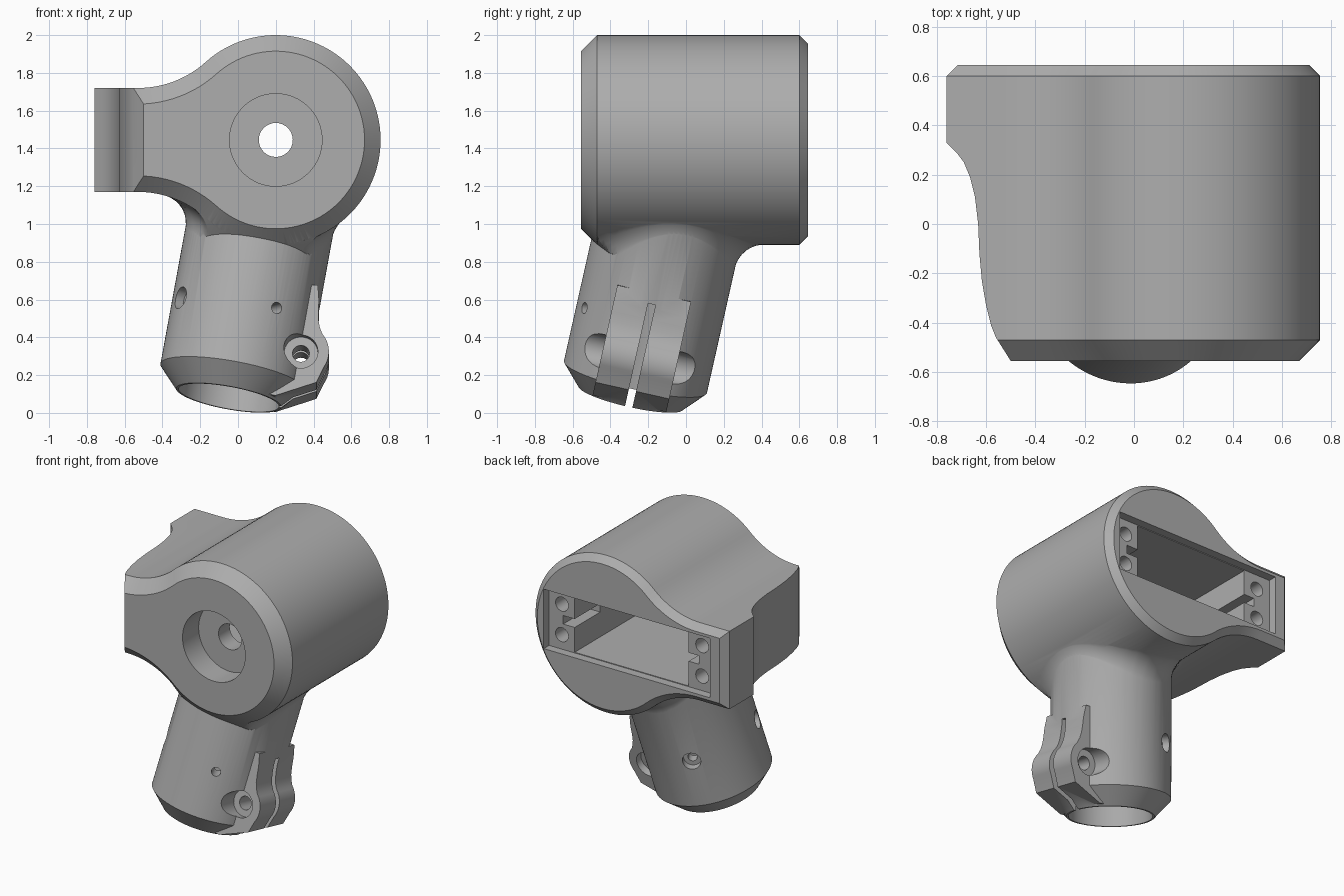
import bpy, bmesh
from math import sin, cos, tan, pi, sqrt, radians, atan2
from mathutils import Vector as V

if "Cube" in bpy.data.objects:
    bpy.data.objects.remove(bpy.data.objects["Cube"])

grey = bpy.data.materials.new("plain_grey")
grey.use_nodes = True
grey.diffuse_color = (0.42, 0.42, 0.42, 1)
grey.node_tree.nodes["Principled BSDF"].inputs["Base Color"].default_value = (0.42, 0.42, 0.42, 1)

# Housing circle and neck frame (u sideways, v backwards, w up the neck)
CX, CZ, R, ARM, X_ARM, BLEND = 0.2, 1.445, 0.555, 0.275, -0.53, 0.537
BASE = V((-0.049, -0.2925, 0.08))
w = V((0.183, 0.225, 1)).normalized()
u = (V((1, 0, 0)) - w * w.x).normalized()
v = w.cross(u)
NECK = 0.388


def local(a, b, c):
    return BASE + u * a + v * b + w * c


def loft(name, rings, tips=None):
    """Skin rings of points; close with flat caps or with fans to two tips."""
    bm = bmesh.new()
    rows = [[bm.verts.new(p) for p in ring] for ring in rings]
    n = len(rows[0])
    for a, b in zip(rows, rows[1:]):
        for i in range(n):
            j = (i + 1) % n
            bm.faces.new((a[i], a[j], b[j], b[i]))
    if tips:
        for row, tip in zip((rows[0], rows[-1]), tips):
            t = bm.verts.new(tip)
            for i in range(n):
                bm.faces.new((row[i], row[(i + 1) % n], t))
    else:
        bm.faces.new(rows[0])
        bm.faces.new(rows[-1])
    bmesh.ops.recalc_face_normals(bm, faces=bm.faces)
    mesh = bpy.data.meshes.new(name)
    bm.to_mesh(mesh)
    bm.free()
    mesh.materials.append(grey)
    ob = bpy.data.objects.new(name, mesh)
    bpy.context.collection.objects.link(ob)
    return ob


def circle(centre, axis, r, n=64):
    side = axis.orthogonal().normalized()
    up = axis.cross(side).normalized()
    return [centre + (side * cos(2 * pi * i / n) + up * sin(2 * pi * i / n)) * r for i in range(n)]


def rod(name, a, b, r, n=32):
    axis = (b - a).normalized()
    return loft(name, [circle(a, axis, r, n), circle(b, axis, r, n)])


def box(name, x, y, z, frame=lambda a, b, c: V((a, b, c))):
    return loft(name, [[frame(x[i], y[j], k) for i, j in ((0, 0), (1, 0), (1, 1), (0, 1))] for k in z])


def combine(target, other, operation):
    mod = target.modifiers.new("combine", "BOOLEAN")
    mod.operation, mod.object, mod.solver = operation, other, "EXACT"
    bpy.context.view_layer.objects.active = target
    bpy.ops.object.modifier_apply(modifier=mod.name)
    bpy.data.objects.remove(other)


def housing_ring(y, inset):
    """Round housing with a side arm, joined by tangent concave curves."""
    r, h, blend = R - inset, ARM - inset, BLEND + inset
    sweep = atan2(CX - X_ARM, ARM + BLEND)
    top = [(-0.76 + inset, h)]
    for i in range(13):
        a = sweep * i / 12
        top.append((X_ARM + blend * sin(a), ARM + BLEND - blend * cos(a)))
    for i in range(1, 41):
        a = -sweep + (pi / 2 + sweep) * i / 40
        top.append((CX + r * sin(a), r * cos(a)))
    outline = top + [(x, -z) for x, z in reversed(top[:-1])]
    return [V((x, y, CZ + z)) for x, z in outline]


def underside(x):
    x = min(x, CX + R - 0.01)
    if x < X_ARM:
        return CZ - ARM
    if x < -0.171:
        return CZ - ARM - BLEND + sqrt(BLEND ** 2 - (x - X_ARM) ** 2)
    return CZ - sqrt(R ** 2 - (x - CX) ** 2)


# Housing with chamfered front and back rims
body = loft("bracket_body", [housing_ring(-0.555, 0.085), housing_ring(-0.47, 0),
                             housing_ring(0.6, 0), housing_ring(0.645, 0.045)])

# Scooped end of the arm
curve = [(-0.8, 0.33), (-0.76, 0.33), (-0.72, 0.29), (-0.69, 0.25), (-0.665, 0.19), (-0.645, 0.11),
         (-0.632, 0), (-0.627, -0.12), (-0.617, -0.23), (-0.6, -0.33), (-0.58, -0.41),
         (-0.56, -0.46), (-0.5, -0.555), (-0.45, -0.63), (-0.8, -0.63)]
combine(body, loft("arm_scoop", [[V((x, y, z)) for x, y in curve] for z in (1, 1.9)]), "DIFFERENCE")

# Tilted neck with a tapered mouth
neck = loft("neck", [circle(local(0, 0, h), w, r, 96) for h, r in ((0, 0.283), (0.115, NECK), (1.09, NECK))])

# Fillet between neck and housing
steps = 9
rings = [[] for _ in range(steps)]
for k in range(96):
    a = 2 * pi * k / 96
    out = u * cos(a) + v * sin(a)
    hit = BASE + out * NECK
    while hit.z < underside(hit.x):
        hit = hit + w * 0.001
    along = hit + out * 0.02
    along.z = underside(along.x)
    along = (along - hit).normalized()
    reach = 0.2 * tan(w.angle(along) / 2)
    p0, p2 = hit - w * reach, hit + along * reach
    p2.z = underside(p2.x)
    for i, ring in enumerate(rings):
        t = i / (steps - 1)
        p = p0 * (1 - t) ** 2 + hit * 2 * t * (1 - t) + p2 * t * t
        p = p - out * 0.003 + V((0, 0, 0.003))
        rim = sqrt((p.x - CX) ** 2 + (p.z - CZ) ** 2)
        p.y = max(p.y, rim - R - 0.47)
        ring.append(p)
fillet = loft("neck_fillet", rings, (local(0, 0, 0.78), local(0, 0, 1.12)))

# Clamp lug on the side of the neck
lug = [(0.2, 0.012), (0.25, 0.012), (0.45, 0.12)]
for i in range(11):
    a = radians(-25 + 75 * i / 10)
    lug.append((0.34 + 0.148 * cos(a), 0.27 + 0.148 * sin(a)))
lug += [(0.416, 0.415), (0.403, 0.45), (0.393, 0.5), (0.385, 0.56), (0.365, 0.64), (0.2, 0.62)]
clamp = loft("clamp_lug", [[local(a, s, c) for a, c in lug] for s in (-0.2, 0.2)])

for part in (neck, fillet, clamp):
    combine(body, part, "UNION")

# Neck bore, clamp slit and clamp screw seats
cutters = [rod("bore", local(0, 0, -0.1), local(0, 0, 0.8), 0.27, 64),
           box("slit", (0.2, 0.6), (-0.02, 0.02), (-0.1, 0.585), local),
           rod("clamp_hole", local(0.34, -0.3, 0.27), local(0.34, 0.3, 0.27), 0.045)]
for s in (-1, 1):
    cutters.append(rod("screw_seat", local(0.34, s * 0.15, 0.27), local(0.34, s * 0.5, 0.27), 0.09))

# Cross screws through the neck wall
front = u * 0.46 - v * 0.888
side = -u * 0.88 - v * 0.475
mid = local(0, 0, 0.448)
cutters += [rod("cross_hole", mid - front * 0.5, mid + front * 0.5, 0.03),
            rod("side_hole", mid, mid + side * 0.5, 0.035)]
for d in (-front, side):
    cutters.append(rod("cross_seat", mid + d * 0.335, mid + d * 0.5, 0.06))

# Front shaft opening
cutters += [rod("shaft_seat", V((CX, -0.7, CZ)), V((CX, -0.375, CZ)), 0.245, 64),
            rod("shaft_hole", V((CX, -0.7, CZ)), V((CX, 0, CZ)), 0.09)]

# Rear pocket with recessed mounting tabs
cutters += [box("tab_recess", (-0.64, 0.66), (0.585, 0.8), (CZ - 0.21, CZ + 0.21)),
            box("pocket", (-0.43, 0.46), (-0.25, 0.7), (CZ - 0.205, CZ + 0.205)),
            box("wire_notch", (-0.51, 0.55), (0.3, 0.7), (CZ - 0.03, CZ + 0.03))]
for x in (-0.535, 0.56):
    for z in (-0.108, 0.108):
        cutters.append(rod("tab_hole", V((x, 0.3, CZ + z)), V((x, 0.7, CZ + z)), 0.05, 24))

for c in cutters:
    combine(body, c, "DIFFERENCE")

bpy.ops.object.select_all(action="DESELECT")
body.select_set(True)
bpy.context.view_layer.objects.active = body
bpy.ops.object.shade_smooth_by_angle(angle=radians(25))
